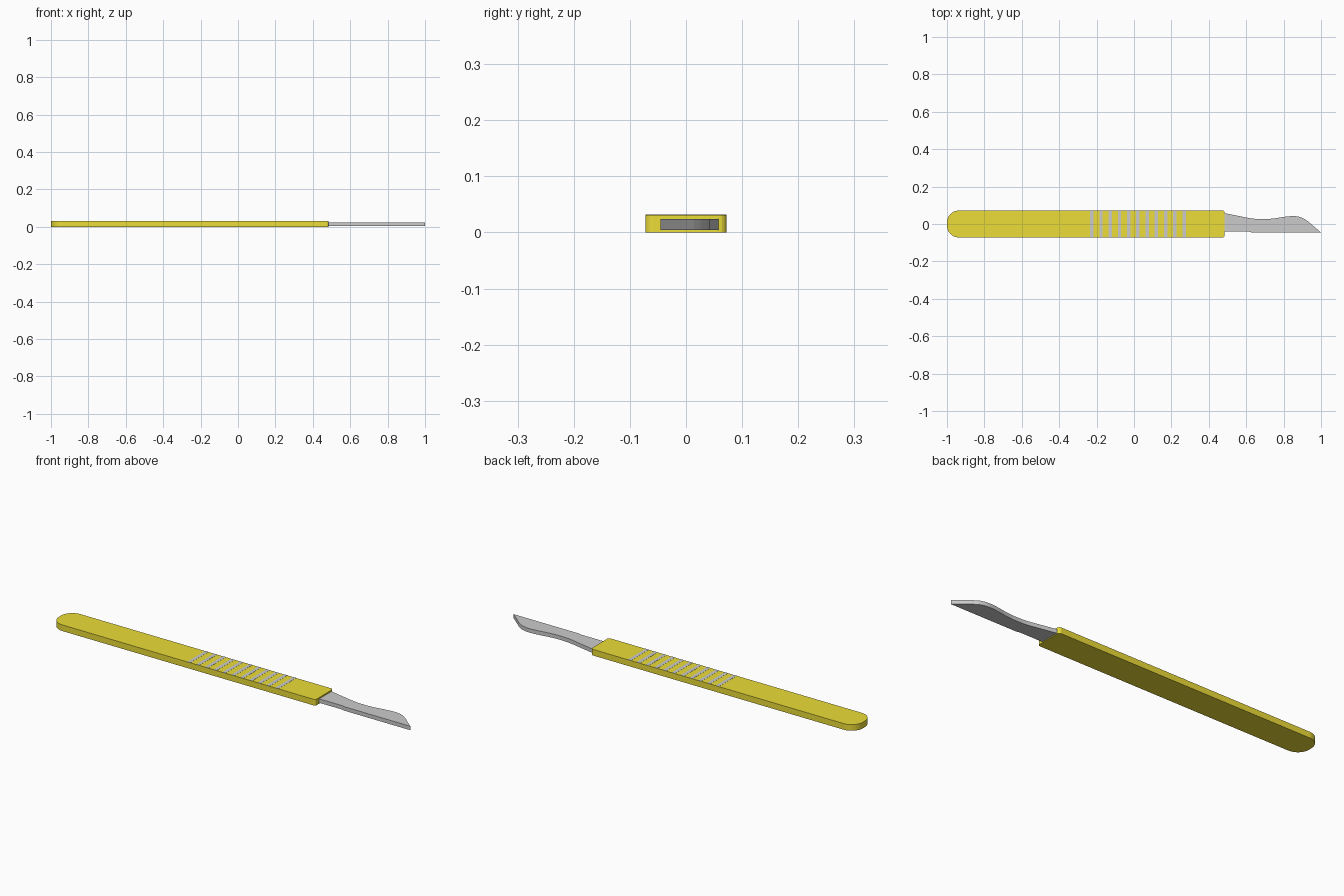
import bpy, bmesh
from math import sin, cos, pi
from mathutils import Vector

if "Cube" in bpy.data.objects:
    bpy.data.objects.remove(bpy.data.objects["Cube"])


def material(name, color):
    m = bpy.data.materials.new(name)
    m.diffuse_color = color
    m.use_nodes = True
    m.node_tree.nodes["Principled BSDF"].inputs["Base Color"].default_value = m.diffuse_color
    return m


def extrude_outline(name, pts, z0, z1, mat=None):
    bm = bmesh.new()
    face = bm.faces.new([bm.verts.new((x, y, z0)) for x, y in pts])
    up = bmesh.ops.extrude_face_region(bm, geom=[face])["geom"]
    for v in up:
        if isinstance(v, bmesh.types.BMVert):
            v.co.z = z1
    bmesh.ops.recalc_face_normals(bm, faces=bm.faces)
    me = bpy.data.meshes.new(name)
    bm.to_mesh(me)
    bm.free()
    ob = bpy.data.objects.new(name, me)
    bpy.context.collection.objects.link(ob)
    if mat:
        me.materials.append(mat)
    return ob


def arc(cx, cy, r, a0, a1, n):
    return [(cx + r * cos(a0 + (a1 - a0) * i / n), cy + r * sin(a0 + (a1 - a0) * i / n))
            for i in range(n + 1)]


def spline(pts, n=6):
    # smooth curve through the given points
    p = [Vector(q) for q in [pts[0]] + pts + [pts[-1]]]
    out = []
    for a, b, c, d in zip(p, p[1:], p[2:], p[3:]):
        for i in range(n):
            t = i / n
            q = 0.5 * (2 * b + (c - a) * t + (2 * a - 5 * b + 4 * c - d) * t * t
                       + (3 * b - a - 3 * c + d) * t ** 3)
            out.append((q.x, q.y))
    return out + [pts[-1]]


yellow = material("yellow_plastic", (0.84, 0.72, 0.04, 1))
W, TOP = 0.072, 0.031

# Handle: broad rounded butt, small rounded corners at the blade end
R, r = 0.064, 0.012
END = 0.485
outline = (arc(-1 + R, W - R, R, pi / 2, pi, 12)
           + arc(-1 + R, R - W, R, pi, 1.5 * pi, 12)
           + arc(END - r, r - W, r, -pi / 2, 0, 4)
           + arc(END - r, W - r, r, 0, pi / 2, 4))
extrude_outline("handle", outline, 0, TOP, yellow)

# Grip strips across the top of the handle
for i in range(11):
    x, h = -0.226 + 0.0494 * i, 0.009
    extrude_outline(f"grip_strip_{i + 1}",
                    [(x - h, -W), (x + h, -W), (x + h, W), (x - h, W)],
                    TOP - 0.002, TOP + 0.0006)

# Blade: straight back, curved belly, slanted tip
belly = spline([(0.47, 0.061), (0.56, 0.043), (0.635, 0.029), (0.70, 0.026),
                (0.75, 0.030), (0.81, 0.039), (0.86, 0.042), (0.90, 0.033),
                (0.93, 0.014)])
blade = belly + [(1.0, -0.045), (0.63, -0.045), (0.615, -0.041), (0.47, -0.041)]
extrude_outline("blade", blade, 0.004, 0.024)
